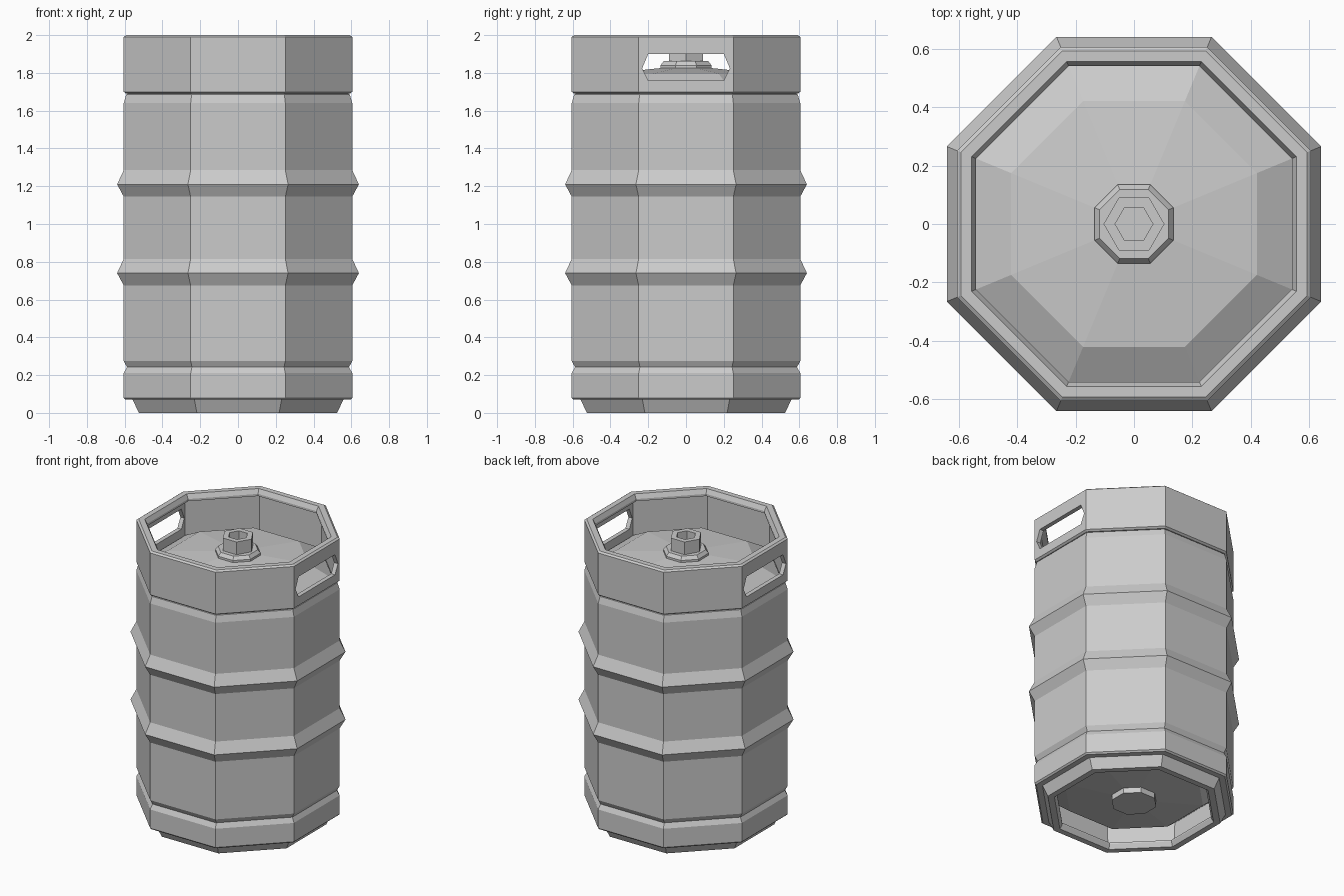
import bpy
import bmesh
import math

cube = bpy.data.objects.get("Cube")
if cube:
    bpy.data.objects.remove(cube, do_unlink=True)

steel = bpy.data.materials.new("brushed steel grey")
steel.use_nodes = True
colour = (0.6, 0.6, 0.6, 1)
steel.diffuse_color = colour
steel.node_tree.nodes["Principled BSDF"].inputs["Base Color"].default_value = colour


def finish(name, bm):
    bmesh.ops.recalc_face_normals(bm, faces=bm.faces)
    mesh = bpy.data.meshes.new(name)
    bm.to_mesh(mesh)
    bm.free()
    mesh.materials.append(steel)
    obj = bpy.data.objects.new(name, mesh)
    bpy.context.collection.objects.link(obj)
    return obj


def lathe(name, profile, sides=8, turn=0.5, closed=False):
    """Revolve (flat-to-centre distance, height) points into a faceted solid."""
    bm = bmesh.new()
    stretch = 1 / math.cos(math.pi / sides)
    rings = []
    for r, z in profile:
        if r == 0:
            rings.append([bm.verts.new((0, 0, z))] * sides)
            continue
        ring = []
        for i in range(sides):
            a = 2 * math.pi * (i + turn) / sides
            ring.append(bm.verts.new((r * stretch * math.cos(a), r * stretch * math.sin(a), z)))
        rings.append(ring)
    pairs = list(zip(rings, rings[1:]))
    if closed:
        pairs.append((rings[-1], rings[0]))
    for low, high in pairs:
        for i in range(sides):
            j = (i + 1) % sides
            corners = list(dict.fromkeys((low[i], low[j], high[j], high[i])))
            bm.faces.new(corners)
    return finish(name, bm)


# Barrel: bottom pan, grooved and ribbed wall, domed top
wall, groove, rib = 0.605, 0.588, 0.64
profile = [(0, 0.07), (0.42, 0.11), (0.515, 0.19), (0.54, 0.07), (0.595, 0.07),
           (wall, 0.08), (wall, 0.21), (groove, 0.243), (wall, 0.275)]
for z in (0.74, 1.21):
    profile += [(wall, z - 0.065), (rib, z), (wall, z + 0.075)]
profile += [(wall, 1.64), (0.592, 1.685), (0.575, 1.695),
            (0.565, 1.71), (0.42, 1.795), (0, 1.84)]
lathe("barrel", profile)

# Foot ring with a rolled inner lip
lathe("foot_ring", [(0.56, 0.075), (0.525, 0), (0.485, 0), (0.47, 0.03),
                    (0.47, 0.04), (0.505, 0.055), (0.515, 0.2), (0.53, 0.2)], closed=True)

# Top collar with a rolled inner lip
collar = lathe("collar", [(0.592, 1.69), (wall, 1.70), (wall, 1.99), (0.592, 2.0),
                          (0.555, 2.0), (0.54, 1.97), (0.54, 1.955),
                          (0.575, 1.94), (0.575, 1.69)], closed=True)

# Handle openings on both sides of the collar
for side in (-1, 1):
    bm = bmesh.new()
    outline = [(-0.2, 1.76), (0.2, 1.76), (0.232, 1.825),
               (0.2, 1.9), (-0.2, 1.9), (-0.232, 1.825)]
    face = bm.faces.new([bm.verts.new((side * 0.5, y, z)) for y, z in outline])
    grown = bmesh.ops.extrude_face_region(bm, geom=[face])["geom"]
    moved = [v for v in grown if isinstance(v, bmesh.types.BMVert)]
    bmesh.ops.translate(bm, verts=moved, vec=(side * 0.2, 0, 0))
    cutter = finish("handle_cutter", bm)
    cutter.hide_render = True
    cut = collar.modifiers.new("handle", "BOOLEAN")
    cut.operation = "DIFFERENCE"
    cut.solver = "EXACT"
    cut.object = cutter
    bpy.context.view_layer.objects.active = collar
    bpy.ops.object.modifier_apply(modifier=cut.name)
    bpy.data.objects.remove(cutter, do_unlink=True)

# Valve: flange and hollow hexagonal nut
lathe("valve_flange", [(0, 1.82), (0.135, 1.82), (0.135, 1.84), (0.118, 1.862), (0, 1.862)])
lathe("valve_nut", [(0, 1.85), (0.09, 1.85), (0.09, 1.95), (0.056, 1.95),
                    (0.056, 1.89), (0, 1.89)], sides=6, turn=0)

# Round plate under the bottom pan
lathe("bottom_plate", [(0, 0.09), (0.135, 0.09), (0.135, 0.045), (0, 0.045)])
